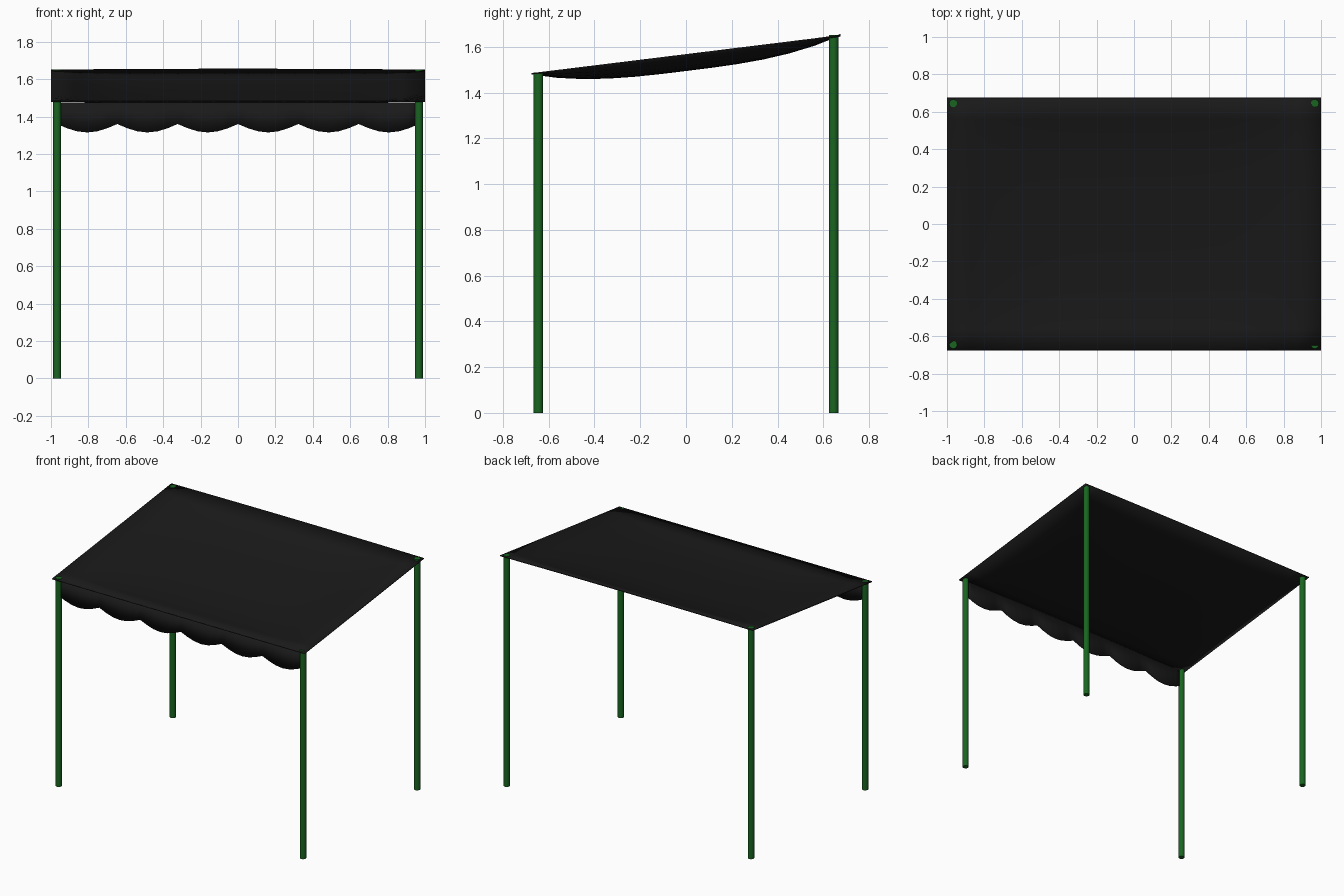
import bpy, bmesh, math

if "Cube" in bpy.data.objects:
    bpy.data.objects.remove(bpy.data.objects["Cube"])

def material(name, rgb):
    m = bpy.data.materials.new(name)
    m.diffuse_color = (*rgb, 1)
    m.use_nodes = True
    m.node_tree.nodes["Principled BSDF"].inputs["Base Color"].default_value = m.diffuse_color
    return m

black = material("black_cloth", (0.01, 0.01, 0.01))
green = material("green_paint", (0.01, 0.13, 0.015))

HX, HY = 1.0, 0.675          # canopy half sizes
Z_FRONT, Z_BACK = 1.482, 1.648

def sheet(name, nu, nv, point, thickness, offset):
    """Grid surface from point(u, v), given a little thickness."""
    bm = bmesh.new()
    g = [[bm.verts.new(point(i / nu, j / nv)) for j in range(nv + 1)]
         for i in range(nu + 1)]
    for i in range(nu):
        for j in range(nv):
            bm.faces.new((g[i][j], g[i + 1][j], g[i + 1][j + 1], g[i][j + 1]))
    me = bpy.data.meshes.new(name)
    bm.to_mesh(me)
    bm.free()
    me.materials.append(black)
    ob = bpy.data.objects.new(name, me)
    bpy.context.collection.objects.link(ob)
    mod = ob.modifiers.new("thickness", 'SOLIDIFY')
    mod.thickness = thickness
    mod.offset = offset
    for p in me.polygons:
        p.use_smooth = True
    bpy.context.view_layer.objects.active = ob
    ob.select_set(True)
    bpy.ops.object.shade_smooth_by_angle(angle=math.radians(35))
    ob.select_set(False)
    return ob

# Sloped canopy: straight edges, cloth sagging in the middle
def canopy_point(u, v):
    x, y = 2 * u - 1, 2 * v - 1
    z = Z_FRONT + (Z_BACK - Z_FRONT) * v
    z -= 0.068 * (1 - x ** 4) * (1 - abs(y) ** 3)
    z += 0.005 * (1 - x * x) * v ** 8
    return (x * HX, y * HY, z)

sheet("canopy", 16, 12, canopy_point, 0.006, 0)

# Scalloped front valance, hanging just under the canopy edge
SCALLOPS = 6
def valance_point(u, v):
    bottom = 1.36 - 0.045 * abs(math.sin(math.pi * u * SCALLOPS))
    return ((2 * u - 1) * 0.968, -0.645, bottom + (1.475 - bottom) * v)

sheet("front_valance", SCALLOPS * 6, 1, valance_point, 0.004, 0)

# Four round poles, poking slightly through the canopy
for side, sx in (("left", -1), ("right", 1)):
    for end, sy, h in (("front", -1, 1.488), ("back", 1, 1.651)):
        bpy.ops.mesh.primitive_cylinder_add(
            vertices=12, radius=0.021, depth=h,
            location=(sx * 0.967, sy * 0.645, h / 2))
        pole = bpy.context.object
        pole.name = f"{end}_{side}_pole"
        pole.data.materials.append(green)
        bpy.ops.object.shade_smooth_by_angle(angle=math.radians(40))
        pole.select_set(False)
